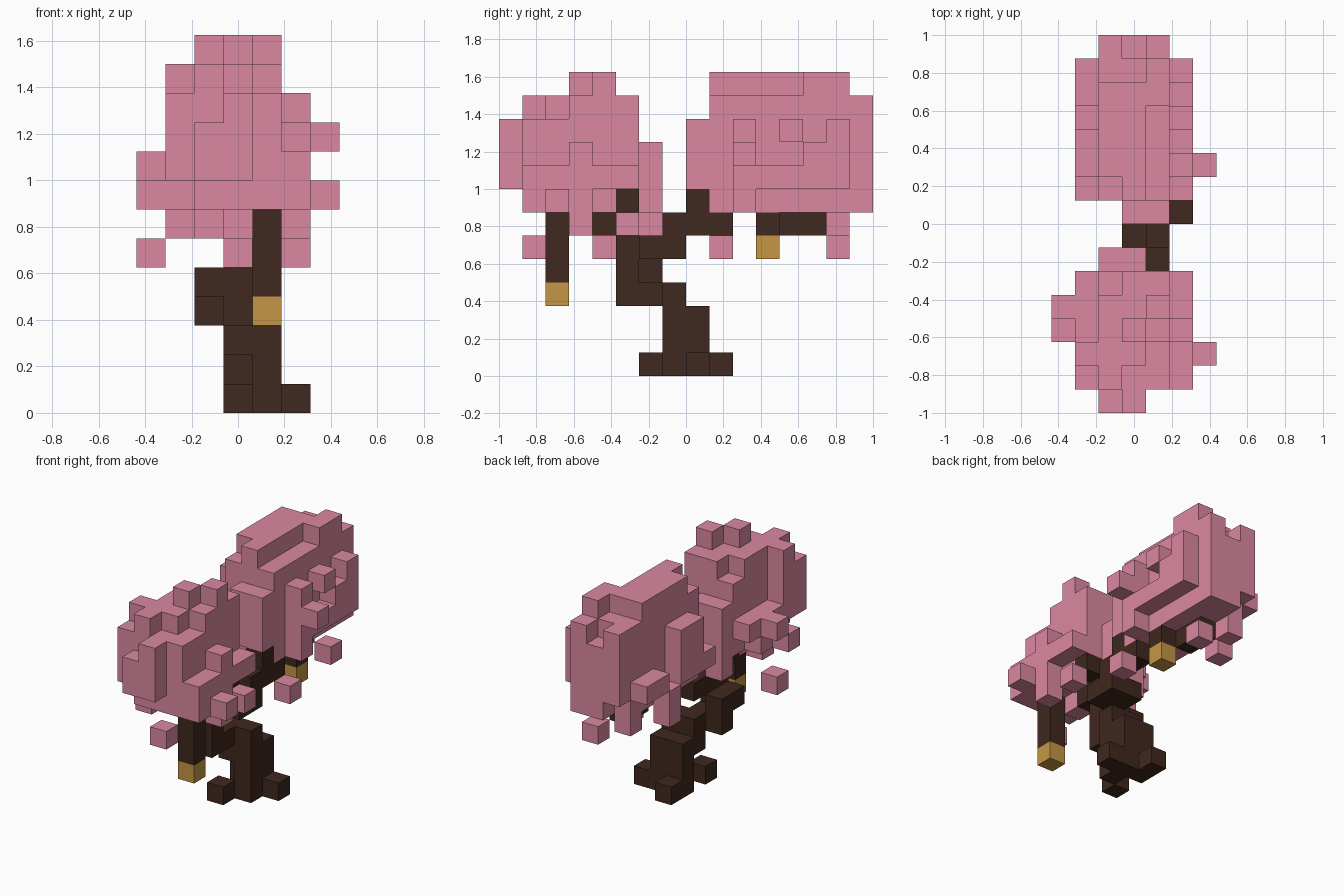
import bpy
import bmesh
from mathutils import Vector

default_cube = bpy.data.objects.get("Cube")
if default_cube:
    bpy.data.objects.remove(default_cube, do_unlink=True)

CELL = 0.125
# Grid coordinates: x counts from the model's right, y from the front, z from the ground
ORIGIN = Vector((-3.5, -8.0, 0.0))
AXES = [Vector(a) for a in ((1, 0, 0), (0, 1, 0), (0, 0, 1))]


def make_material(name, red, green, blue):
    material = bpy.data.materials.new(name)
    material.use_nodes = True
    colour = (red, green, blue, 1)
    material.diffuse_color = colour
    shader = material.node_tree.nodes["Principled BSDF"]
    shader.inputs["Base Color"].default_value = colour
    shader.inputs["Roughness"].default_value = 0.9
    return material


def span(value):
    first, last = value if isinstance(value, tuple) else (value, value)
    return range(first, last + 1)


def block(cells, x, y, z):
    """Fill an inclusive range of grid cells."""
    cells.update((i, j, k) for i in span(x) for j in span(y) for k in span(z))


def build(name, cells, material, solid):
    """Skin the outside of a set of cells with joined flat faces."""
    bm = bmesh.new()
    points = {}

    def point(position):
        key = tuple(round(v) for v in position)
        if key not in points:
            points[key] = bm.verts.new((Vector(key) + ORIGIN) * CELL)
        return points[key]

    for cell in sorted(cells):
        for axis in range(3):
            u, v = AXES[(axis + 1) % 3], AXES[(axis + 2) % 3]
            for side in (0, 1):
                step = AXES[axis] * (2 * side - 1)
                neighbour = tuple(round(c) for c in Vector(cell) + step)
                if neighbour in solid:
                    continue
                corner = Vector(cell) + AXES[axis] * side
                loop = [corner, corner + u, corner + u + v, corner + v]
                if not side:
                    loop.reverse()
                bm.faces.new([point(p) for p in loop])
    mesh = bpy.data.meshes.new(name)
    bm.to_mesh(mesh)
    bm.free()
    mesh.materials.append(material)
    obj = bpy.data.objects.new(name, mesh)
    bpy.context.collection.objects.link(obj)


blossom = make_material("blossom pink", 0.71, 0.25, 0.355)
bark = make_material("dark bark", 0.05, 0.021, 0.013)
cut_wood = make_material("golden cut wood", 0.56, 0.305, 0.06)

# Trunk foot
trunk = set()
block(trunk, x=4, y=(7, 8), z=(0, 2))
block(trunk, x=3, y=8, z=(0, 2))
block(trunk, x=3, y=7, z=2)

# Roots
roots = set()
block(roots, x=3, y=6, z=0)
block(roots, x=5, y=8, z=0)
block(roots, x=3, y=9, z=0)

# Trunk bend leaning to the front
block(trunk, x=(3, 4), y=7, z=3)
block(trunk, x=3, y=(5, 6), z=3)
block(trunk, x=2, y=6, z=(3, 4))
block(trunk, x=(2, 3), y=5, z=4)
block(trunk, x=3, y=5, z=(5, 6))
block(trunk, x=(3, 4), y=(6, 7), z=5)

# Back bough
back_bough = set()
block(back_bough, x=4, y=(7, 9), z=6)
block(back_bough, x=4, y=8, z=7)
block(back_bough, x=4, y=11, z=6)
block(back_bough, x=3, y=(12, 13), z=6)

# Front bough and its hanging branch
front_bough = set()
block(front_bough, x=4, y=2, z=(4, 6))
block(front_bough, x=3, y=4, z=6)
block(front_bough, x=4, y=5, z=7)

# Sawn branch ends
sawn_ends = set()
block(sawn_ends, x=4, y=2, z=3)
block(sawn_ends, x=4, y=11, z=5)

# Front canopy: core and nose
front_canopy = set()
block(front_canopy, x=(2, 4), y=(1, 5), z=(7, 10))
block(front_canopy, x=2, y=0, z=(8, 9))
block(front_canopy, x=3, y=0, z=(8, 10))
# Front canopy: crown
block(front_canopy, x=(2, 4), y=(3, 4), z=11)
block(front_canopy, x=(2, 3), y=2, z=11)
block(front_canopy, x=2, y=1, z=11)
block(front_canopy, x=(3, 4), y=5, z=11)
block(front_canopy, x=3, y=3, z=12)
block(front_canopy, x=4, y=4, z=12)
# Front canopy: right flank with an open pocket behind a tall ridge
block(front_canopy, x=1, y=1, z=(8, 10))
block(front_canopy, x=1, y=2, z=(8, 11))
block(front_canopy, x=1, y=(3, 4), z=(7, 8))
block(front_canopy, x=1, y=5, z=8)
block(front_canopy, x=0, y=3, z=7)
block(front_canopy, x=0, y=4, z=8)
# Front canopy: left flank
block(front_canopy, x=5, y=(2, 5), z=8)
block(front_canopy, x=5, y=1, z=(7, 8))
block(front_canopy, x=5, y=(2, 3), z=7)
block(front_canopy, x=5, y=3, z=9)
block(front_canopy, x=6, y=2, z=7)
# Front canopy: rear and drooping tufts
block(front_canopy, x=(2, 3), y=6, z=(7, 9))
block(front_canopy, x=2, y=6, z=6)
block(front_canopy, x=3, y=3, z=6)
block(front_canopy, x=5, y=3, z=6)
block(front_canopy, x=5, y=5, z=6)

# Back canopy: core and ends
back_canopy = set()
block(back_canopy, x=(2, 4), y=(9, 14), z=(7, 11))
block(back_canopy, x=(3, 4), y=8, z=(8, 10))
block(back_canopy, x=4, y=15, z=(7, 11))
block(back_canopy, x=3, y=15, z=(7, 10))
block(back_canopy, x=2, y=15, z=(8, 11))
# Back canopy: crown with a step on the left
block(back_canopy, x=(2, 3), y=(10, 13), z=12)
block(back_canopy, x=4, y=(13, 14), z=12)
block(back_canopy, x=3, y=9, z=12)
# Back canopy: right flank
block(back_canopy, x=1, y=(9, 11), z=8)
block(back_canopy, x=1, y=(13, 14), z=8)
block(back_canopy, x=1, y=(10, 11), z=(9, 10))
block(back_canopy, x=1, y=12, z=(6, 7))
# Back canopy: left flank
block(back_canopy, x=5, y=(10, 14), z=8)
block(back_canopy, x=5, y=10, z=(7, 10))
block(back_canopy, x=5, y=12, z=10)
block(back_canopy, x=5, y=13, z=9)
block(back_canopy, x=5, y=14, z=(9, 10))
block(back_canopy, x=6, y=10, z=9)
block(back_canopy, x=2, y=14, z=6)

# Falling blossoms
falling = set()
block(falling, x=3, y=1, z=5)
block(falling, x=0, y=4, z=5)
block(falling, x=5, y=9, z=5)
block(falling, x=4, y=14, z=5)

# Wood keeps its place wherever it meets the blossoms
parts = (
    ("trunk", trunk, bark), ("roots", roots, bark),
    ("back_bough", back_bough, bark), ("front_bough", front_bough, bark),
    ("sawn_branch_ends", sawn_ends, cut_wood),
    ("front_canopy", front_canopy, blossom),
    ("back_canopy", back_canopy, blossom),
    ("falling_blossoms", falling, blossom),
)
taken = set()
for _, cells, _ in parts:
    cells -= taken
    taken |= cells
for name, cells, material in parts:
    build(name, cells, material, taken)
